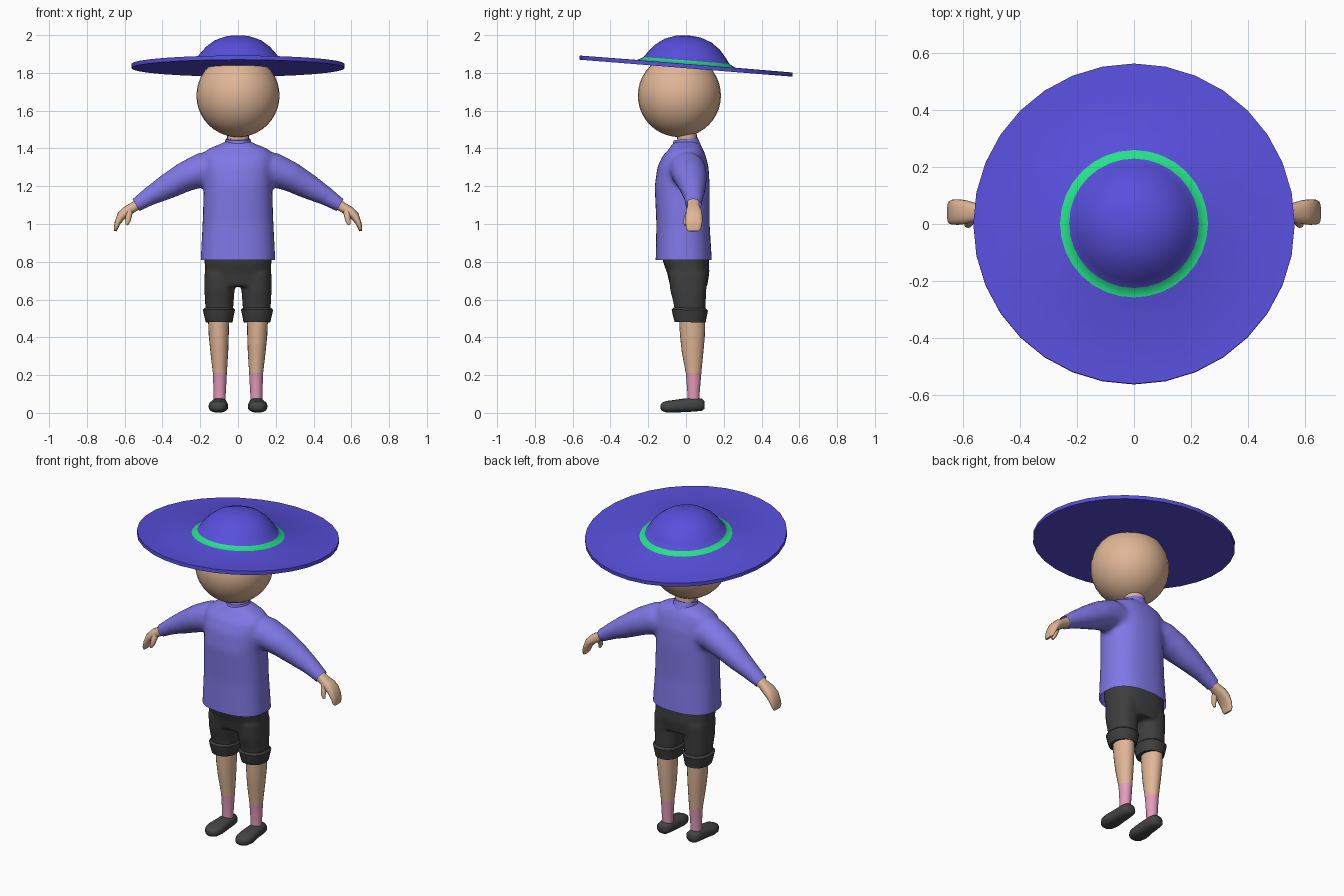
import bpy, bmesh
from math import sin, cos, pi, radians, copysign
from mathutils import Vector, Matrix

cube = bpy.data.objects.get("Cube")
if cube:
    bpy.data.objects.remove(cube)

X, Y, Z = Vector((1, 0, 0)), Vector((0, 1, 0)), Vector((0, 0, 1))


def material(name, rgb):
    m = bpy.data.materials.new(name)
    col = [((c / 255 + 0.055) / 1.055) ** 2.4 for c in rgb] + [1]
    m.use_nodes = True
    m.diffuse_color = col
    m.node_tree.nodes["Principled BSDF"].inputs["Base Color"].default_value = col
    return m


HAT = material("hat_violet", (88, 79, 220))
SHIRT = material("shirt_lavender", (128, 120, 230))
BAND = material("band_green", (38, 224, 138))
SKIN = material("skin", (224, 182, 150))
SHORTS = material("shorts_charcoal", (62, 62, 62))
SHOE = material("shoe_grey", (68, 68, 68))
SOCK = material("sock_pink", (228, 156, 187))


def loft(bm, sections, a, b=None, s=1, n=20, power=2.0):
    """Skin rings (x, y, z, radius_a, radius_b); b follows the path if not given."""
    pts = [Vector(q[:3]) for q in sections]
    rings = []
    for i, q in enumerate(sections):
        tangent = pts[min(i + 1, len(pts) - 1)] - pts[max(i - 1, 0)]
        side = b if b else tangent.cross(a).normalized()
        ring = []
        for k in range(n):
            c, d = cos(2 * pi * k / n), sin(2 * pi * k / n)
            u = copysign(abs(c) ** (2 / power), c) * q[3]
            v = copysign(abs(d) ** (2 / power), d) * q[4]
            p = pts[i] + a * u + side * v
            ring.append(bm.verts.new((p.x * s, p.y, p.z)))
        rings.append(ring)
    for r0, r1 in zip(rings, rings[1:]):
        for k in range(n):
            bm.faces.new((r0[k], r0[(k + 1) % n], r1[(k + 1) % n], r1[k]))
    bm.faces.new(rings[0])
    bm.faces.new(rings[-1])


def finish(name, bm, mats, rule=None, angle=40):
    """Turn a bmesh into a shaded object, colouring faces by a rule."""
    bmesh.ops.recalc_face_normals(bm, faces=bm.faces[:])
    mesh = bpy.data.meshes.new(name)
    if rule:
        for f in bm.faces:
            f.material_index = rule(f.calc_center_median())
    bm.to_mesh(mesh)
    bm.free()
    for m in mats:
        mesh.materials.append(m)
    ob = bpy.data.objects.new(name, mesh)
    bpy.context.collection.objects.link(ob)
    bpy.ops.object.select_all(action='DESELECT')
    ob.select_set(True)
    bpy.context.view_layer.objects.active = ob
    bpy.ops.object.shade_smooth_by_angle(angle=radians(angle))
    return ob


def fuse(name, bm, mat, voxel, smooth, cuts):
    """Blend overlapping lofts into one skin, then trim its open ends."""
    raw = finish(name + "_raw", bm, [])
    remesh = raw.modifiers.new("blend", 'REMESH')
    remesh.mode = 'VOXEL'
    remesh.voxel_size = voxel
    soften = raw.modifiers.new("soften", 'SMOOTH')
    soften.factor, soften.iterations = 0.5, smooth
    graph = bpy.context.evaluated_depsgraph_get()
    mesh = bpy.data.meshes.new_from_object(raw.evaluated_get(graph))
    bpy.data.objects.remove(raw)
    out = bmesh.new()
    out.from_mesh(mesh)
    bpy.data.meshes.remove(mesh)
    for co, no in cuts:
        bmesh.ops.bisect_plane(out, geom=out.verts[:] + out.edges[:] + out.faces[:],
                               plane_co=co, plane_no=no, clear_outer=True)
    return finish(name, out, [mat], angle=60)


# Hat: brim, band and dome turned from one profile, tipped forward-up
profile = [(0, -.011), (.565, -.011), (.565, .011), (.26, .012), (.228, .03),
           (.205, .062), (.17, .102), (.125, .135), (.065, .157), (0, .163)]
bm = bmesh.new()
verts = [bm.verts.new((r, 0, z)) for r, z in profile]
edges = [bm.edges.new(e) for e in zip(verts, verts[1:])]
bmesh.ops.spin(bm, geom=verts + edges, axis=Z, cent=(0, 0, 0), angle=2 * pi,
               steps=32, use_duplicate=False)
bmesh.ops.remove_doubles(bm, verts=bm.verts[:], dist=.0005)
hat = finish("hat", bm, [HAT, BAND],
             lambda c: int(.225 < c.xy.length < .26 and .015 < c.z < .028), angle=50)
hat.location = (0, 0, 1.836)
hat.rotation_euler = (radians(-4.55), 0, 0)

# Head and neck
bm = bmesh.new()
bmesh.ops.create_uvsphere(bm, u_segments=32, v_segments=20, radius=.22,
                          matrix=Matrix.Translation((0, -.035, 1.68)))
finish("head", bm, [SKIN])
bm = bmesh.new()
loft(bm, [(0, .01, 1.40, .055, .05), (0, 0, 1.52, .06, .055)], X, Y)
finish("neck", bm, [SKIN])

# Shirt: torso and both sleeves blended together
bm = bmesh.new()
loft(bm, [(0, -.012, .74, .199, .149), (0, -.012, .81, .198, .149),
          (0, -.016, 1.0, .188, .141), (0, -.02, 1.2, .181, .146),
          (0, -.016, 1.3, .186, .136), (0, -.01, 1.36, .188, .115),
          (0, 0, 1.395, .165, .092), (0, 0, 1.425, .09, .072),
          (0, 0, 1.44, .06, .05)], X, Y, n=32, power=2.4)
for s in (1, -1):
    loft(bm, [(.08, .01, 1.285, .085, .09), (.19, .01, 1.287, .097, .093),
              (.28, .022, 1.25, .09, .08), (.38, .035, 1.195, .071, .067),
              (.47, .04, 1.145, .054, .05), (.54, .04, 1.10, .044, .038),
              (.62, .04, 1.05, .044, .038)], Y, s=s)
fuse("shirt", bm, SHIRT, .014, 6,
     [((0, 0, .81), -Z)] + [((s * .54, 0, 1.10), (s * .86, 0, -.5)) for s in (1, -1)])

# Collar
bm = bmesh.new()
loft(bm, [(0, .004, 1.385, .08, .084), (0, .002, 1.41, .073, .076),
          (0, -.002, 1.45, .066, .064)], X, Vector((0, 1, .12)), n=24)
finish("collar", bm, [SHIRT])

# Shorts: hips and both legs blended together
bm = bmesh.new()
loft(bm, [(0, 0, .90, .177, .122), (0, 0, .80, .177, .122),
          (0, .012, .74, .174, .112), (0, .014, .67, .16, .098)],
     X, Y, n=28, power=2.6)
for s in (1, -1):
    loft(bm, [(.095, .01, .74, .082, .104), (.098, .012, .65, .08, .096),
              (.099, .02, .57, .075, .084), (.099, .022, .50, .07, .08)],
         X, Y, s=s, power=2.3)
fuse("shorts", bm, SHORTS, .011, 4, [((0, 0, .87), Z)])

for s, side in ((1, "left"), (-1, "right")):
    # Rolled shorts cuff
    bm = bmesh.new()
    loft(bm, [(.1, .022, .48, .071, .082), (.101, .02, .51, .077, .089),
              (.101, .02, .545, .085, .096), (.101, .02, .556, .074, .085)],
         X, Vector((0, 1, -.03)), s=s, power=2.2)
    finish(side + "_cuff", bm, [SHORTS], angle=35)

    # Leg, with the sock coloured below its top ring
    bm = bmesh.new()
    loft(bm, [(.097, .04, .05, .031, .032), (.097, .04, .10, .032, .032),
              (.096, .04, .21, .037, .041), (.099, .035, .32, .047, .057),
              (.102, .034, .41, .053, .066), (.103, .032, .53, .057, .07)],
         X, Y, s=s)
    finish(side + "_leg", bm, [SKIN, SOCK], lambda c: int(c.z < .21))

    # Shoe, from heel to toe
    bm = bmesh.new()
    loft(bm, [(.1, .097, .042, .022, .020), (.1, .085, .043, .038, .032),
              (.1, .045, .043, .043, .036), (.101, -.01, .040, .045, .036),
              (.104, -.065, .035, .052, .033), (.104, -.105, .033, .046, .030),
              (.103, -.127, .032, .032, .022), (.103, -.135, .032, .014, .010)],
         X, Z, s=s, power=2.5)
    finish(side + "_shoe", bm, [SHOE], angle=60)

    # Mitten hand curling down, and its thumb
    bm = bmesh.new()
    loft(bm, [(.51, .04, 1.118, .032, .028), (.555, .04, 1.088, .033, .026),
              (.592, .042, 1.066, .042, .027), (.618, .042, 1.042, .045, .024),
              (.637, .042, 1.008, .044, .016), (.647, .04, .978, .04, .011),
              (.649, .04, .962, .03, .006)], Y, s=s, power=2.5)
    finish(side + "_hand", bm, [SKIN], angle=60)
    bm = bmesh.new()
    loft(bm, [(.575, .025, 1.075, .022, .02), (.578, .01, 1.045, .018, .017),
              (.582, .0, 1.015, .014, .013), (.59, -.003, .995, .008, .007)],
         Y, s=s, n=12)
    finish(side + "_thumb", bm, [SKIN], angle=60)
